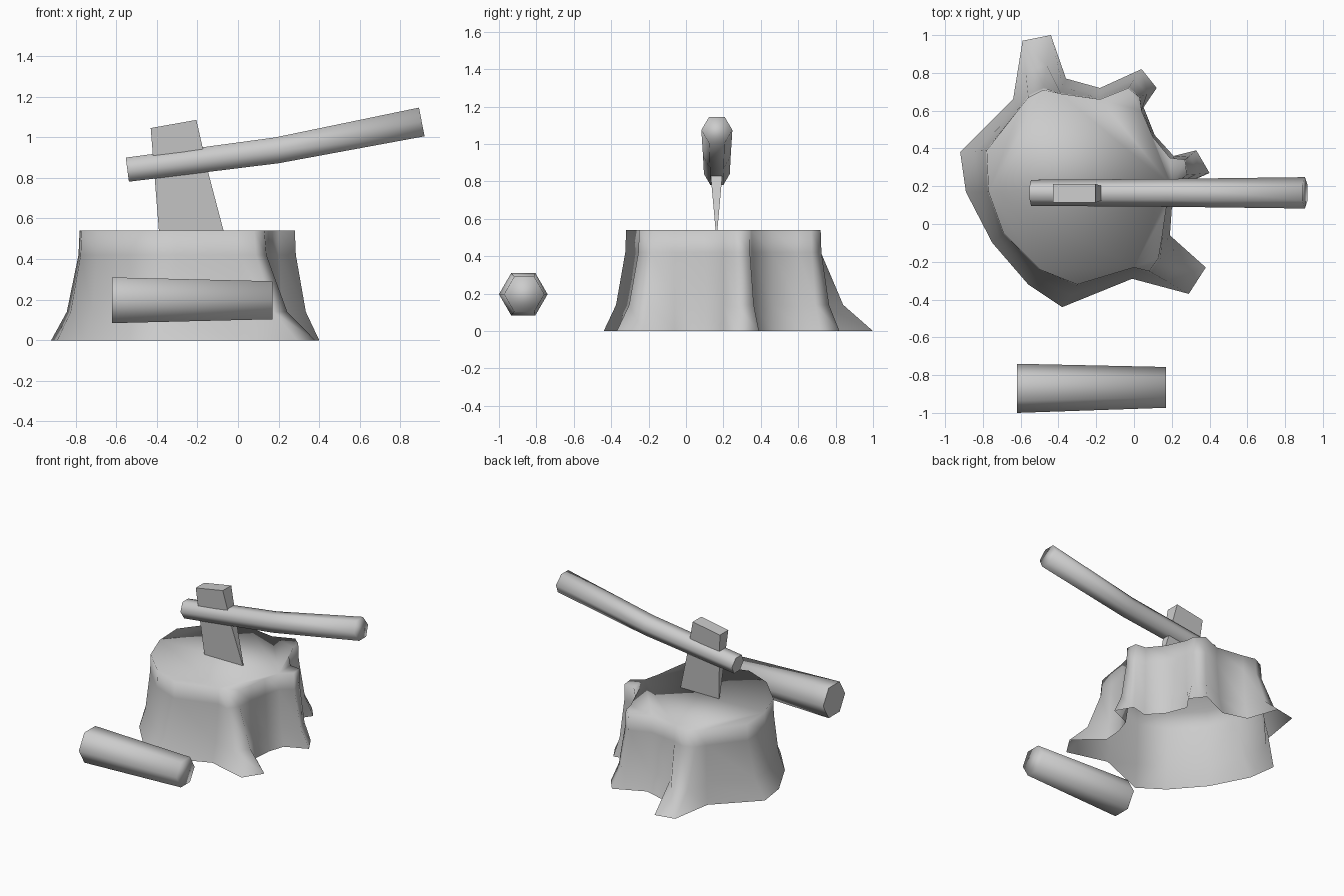
import bpy
import bmesh
import math
from mathutils import Vector

default_cube = bpy.data.objects.get("Cube")
if default_cube:
    bpy.data.objects.remove(default_cube, do_unlink=True)

# One plain grey for every part
grey = bpy.data.materials.new("plain_grey")
grey.use_nodes = True
colour = (0.6, 0.6, 0.6, 1)
grey.diffuse_color = colour
grey.node_tree.nodes["Principled BSDF"].inputs["Base Color"].default_value = colour


def finish(name, bm):
    """Turn a bmesh into a named, coloured object."""
    bmesh.ops.recalc_face_normals(bm, faces=bm.faces)
    mesh = bpy.data.meshes.new(name)
    bm.to_mesh(mesh)
    bm.free()
    mesh.materials.append(grey)
    obj = bpy.data.objects.new(name, mesh)
    bpy.context.collection.objects.link(obj)
    return obj


def bridge(bm, lower, upper, smooth=True):
    """Join two vertex loops of equal length with quads."""
    count = len(lower)
    for i in range(count):
        j = (i + 1) % count
        face = bm.faces.new((lower[i], lower[j], upper[j], upper[i]))
        face.smooth = smooth


def hex_rod(name, path, radii):
    """Six-sided rod along a path in the xz plane, corners pointing along y."""
    bm = bmesh.new()
    points = [Vector(p) for p in path]
    side = Vector((0, 1, 0))
    rings = []
    for i, (centre, radius) in enumerate(zip(points, radii)):
        before = points[max(i - 1, 0)]
        after = points[min(i + 1, len(points) - 1)]
        up = (after - before).normalized().cross(side)
        ring = []
        for k in range(6):
            angle = math.tau * k / 6
            offset = side * math.cos(angle) + up * math.sin(angle)
            ring.append(bm.verts.new(centre + offset * radius))
        rings.append(ring)
    for first, second in zip(rings, rings[1:]):
        bridge(bm, first, second)
    # The start is cut crisply, the other end is softly shaded
    bm.faces.new(rings[0]).smooth = False
    bm.faces.new(rings[-1]).smooth = True
    return finish(name, bm)


def stump(name, ground, rim, levels):
    """Flared trunk, open below; levels give height and flare amount."""
    bm = bmesh.new()
    rings = []
    for height, flare in levels:
        ring = []
        for low, high in zip(ground, rim):
            spot = Vector(high).lerp(Vector(low), flare)
            ring.append(bm.verts.new((spot.x, spot.y, height)))
        rings.append(ring)
    for first, second in zip(rings, rings[1:]):
        bridge(bm, first, second)
    bm.faces.new(rings[-1]).smooth = True
    return finish(name, bm)


def wedge(name, outline, centre_y, half_widths):
    """Axe head: outline in xz, each corner with its own half thickness."""
    bm = bmesh.new()
    loops = []
    for sign in (-1, 1):
        loops.append([
            bm.verts.new((x, centre_y + sign * half, z))
            for (x, z), half in zip(outline, half_widths)
        ])
    bridge(bm, loops[0], loops[1], smooth=False)
    for loop in loops:
        bm.faces.new(loop)
    return finish(name, bm)


# Tree stump: root outline on the ground and matching rim of the cut top
ground_outline = [
    (-.59, .97), (-.44, 1), (-.36, .77), (-.18, .72), (.04, .82), (.12, .72),
    (.05, .62), (.11, .47), (.21, .36), (.33, .39), (.4, .27), (.24, .2),
    (.2, .08), (.19, -.06), (.38, -.23), (.29, -.37), (-.01, -.29),
    (-.38, -.44), (-.56, -.32), (-.75, -.1), (-.89, .17), (-.92, .38),
    (-.64, .66),
]
rim_outline = [
    (-.56, .67), (-.48, .71), (-.39, .69), (-.18, .66), (-.03, .72), (.03, .67),
    (.04, .6), (.1, .46), (.19, .35), (.27, .34), (.28, .26), (.2, .2),
    (.17, .08), (.15, -.06), (.13, -.18), (.08, -.25), (0, -.23),
    (-.3, -.32), (-.5, -.24), (-.69, -.05), (-.77, .17), (-.78, .39),
    (-.6, .62),
]
stump("tree_stump", ground_outline, rim_outline,
      [(0, 1), (.14, .45), (.42, .04), (.54, 0)])

# Axe: gently bent handle and a wedge head with its edge in the stump
hex_rod("axe_handle",
        [(-.545, .165, .84), (.19, .165, .935), (.905, .165, 1.075)],
        [.069, .074, .083])
wedge("axe_head",
      [(-.388, .52), (-.066, .52), (-.145, .82), (-.205, 1.085), (-.43, 1.045)],
      .163, [.003, .003, .03, .05, .05])

# Loose log in front of the stump
hex_rod("loose_log", [(-.62, -.87, .197), (.17, -.865, .197)], [.13, .108])
